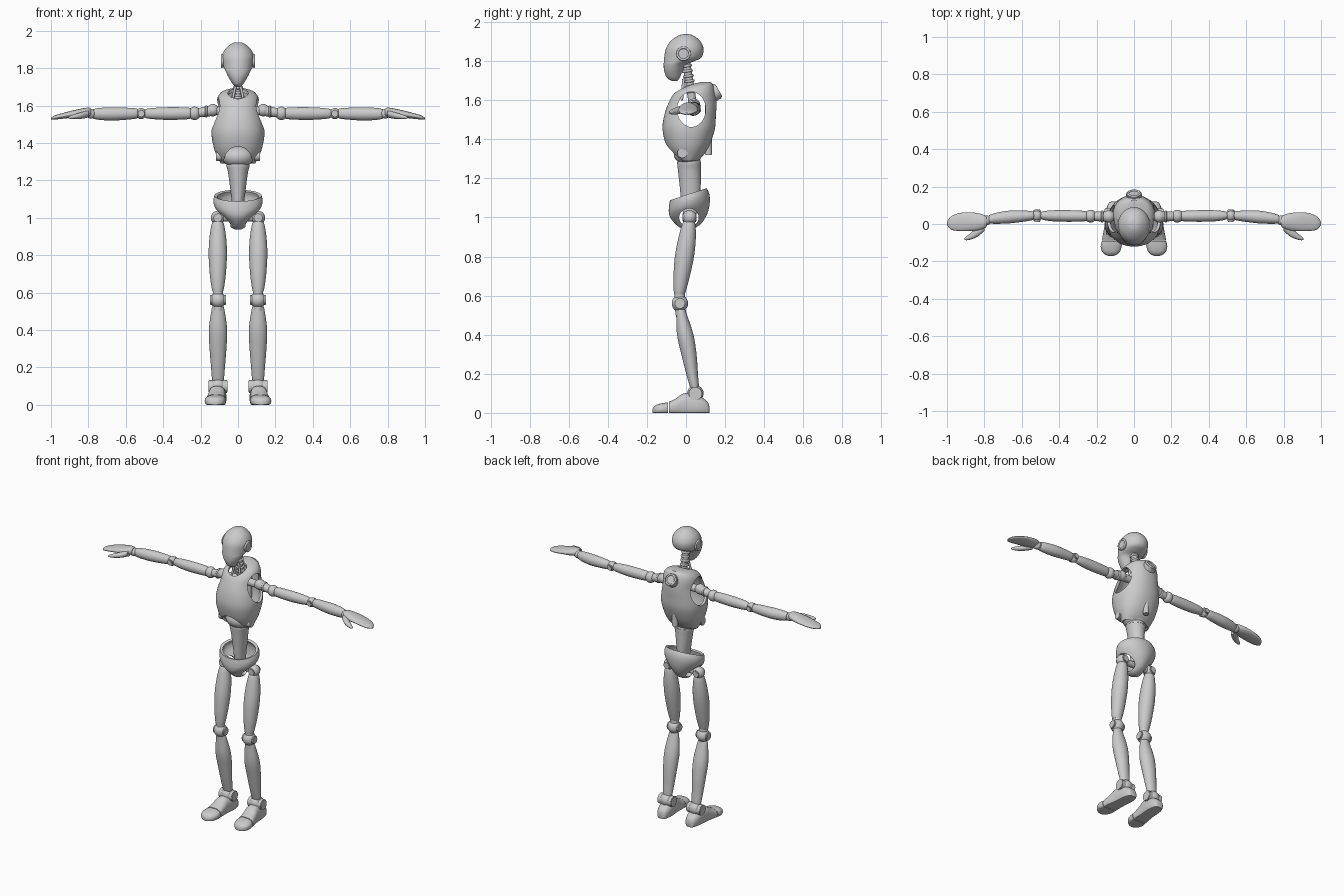
import bpy, bmesh, math
from mathutils import Vector, Matrix

cube = bpy.data.objects.get("Cube")
if cube:
    bpy.data.objects.remove(cube, do_unlink=True)

GREY = (0.6, 0.6, 0.6, 1.0)
mat = bpy.data.materials.new("light_grey")
mat.use_nodes = True
mat.diffuse_color = GREY
mat.node_tree.nodes["Principled BSDF"].inputs["Base Color"].default_value = GREY


def activate(ob):
    bpy.ops.object.select_all(action='DESELECT')
    ob.select_set(True)
    bpy.context.view_layer.objects.active = ob


def smooth(ob):
    activate(ob)
    bpy.ops.object.shade_smooth_by_angle(angle=math.radians(40))


def finish(name, bm):
    bmesh.ops.recalc_face_normals(bm, faces=bm.faces[:])
    me = bpy.data.meshes.new(name)
    bm.to_mesh(me)
    bm.free()
    me.materials.append(mat)
    ob = bpy.data.objects.new(name, me)
    bpy.context.collection.objects.link(ob)
    smooth(ob)
    return ob


def resample(rows, steps):
    """Smooth curve through the sections."""
    out = []
    for i in range(len(rows) - 1):
        p = [rows[max(i - 1, 0)], rows[i], rows[i + 1], rows[min(i + 2, len(rows) - 1)]]
        for k in range(steps):
            t = k / steps
            out.append([0.5 * (2 * b + (c - a) * t + (2 * a - 5 * b + 4 * c - d) * t * t
                               + (3 * b - a - 3 * c + d) * t ** 3) for a, b, c, d in zip(*p)])
    return out + [rows[-1]]


def loft(name, rows, axis='z', side=1, seg=32, steps=4, caps=(True, True), power=2.0):
    """Rows are x, y, z, first radius, second radius and an optional tilt."""
    bm = bmesh.new()
    rings = []
    for r in resample([tuple(r) + (0.0,) * (6 - len(r)) for r in rows], steps):
        x, y, z, a, b, tilt = r
        a, b = max(a, 0.002), max(b, 0.002)
        ring = []
        for j in range(seg):
            ang = 2 * math.pi * j / seg
            c, s = math.cos(ang), math.sin(ang)
            u = a * math.copysign(abs(c) ** (2 / power), c)
            v = b * math.copysign(abs(s) ** (2 / power), s)
            if axis == 'z':
                p = (x + u, y + v, z + tilt * (y + v))
            elif axis == 'x':
                p = (x, y + u, z + v)
            else:
                p = (x + u, y, z + v)
            ring.append(bm.verts.new((p[0] * side, p[1], max(p[2], 0))))
        rings.append(ring)
    for r0, r1 in zip(rings, rings[1:]):
        for j in range(seg):
            k = (j + 1) % seg
            bm.faces.new((r0[j], r0[k], r1[k], r1[j]))
    if caps[0]:
        bm.faces.new(rings[0])
    if caps[1]:
        bm.faces.new(rings[-1])
    return finish(name, bm)


def depth(z, front, back, half, tilt=0.0):
    return (0, (front + back) / 2, z, half, (back - front) / 2, tilt)


def ball(name, loc, r, scale=(1, 1, 1)):
    bm = bmesh.new()
    bmesh.ops.create_uvsphere(bm, u_segments=28, v_segments=16, radius=r,
                              matrix=Matrix.Translation(loc) @ Matrix.Diagonal((*scale, 1)))
    return finish(name, bm)


def rod(name, p0, p1, r0, r1=None, bevel=0.003):
    p0, p1 = Vector(p0), Vector(p1)
    d = p1 - p0
    m = Matrix.Translation((p0 + p1) / 2) @ d.to_track_quat('Z', 'Y').to_matrix().to_4x4()
    bm = bmesh.new()
    bmesh.ops.create_cone(bm, cap_ends=True, segments=32, radius1=r0,
                          radius2=r0 if r1 is None else r1, depth=d.length, matrix=m)
    if bevel:
        rims = [e for e in bm.edges if any(len(f.verts) > 4 for f in e.link_faces)]
        bmesh.ops.bevel(bm, geom=rims, offset=bevel, segments=2, affect='EDGES')
    return finish(name, bm)


def ring(name, loc, normal, major, minor):
    q = Vector(normal).to_track_quat('Z', 'Y')
    bpy.ops.mesh.primitive_torus_add(location=loc, rotation=q.to_euler(), major_radius=major,
                                     minor_radius=minor, major_segments=36, minor_segments=10)
    ob = bpy.context.object
    ob.name = name
    ob.data.materials.append(mat)
    smooth(ob)


def cutter(loc, direction, rx, ry, length):
    """Elliptical cylinder used only for cutting."""
    bm = bmesh.new()
    m = {'x': Matrix.Rotation(math.pi / 2, 4, 'Y'), 'y': Matrix.Rotation(math.pi / 2, 4, 'X'),
         'z': Matrix.Identity(4)}[direction]
    bmesh.ops.create_cone(bm, cap_ends=True, segments=40, radius1=1, radius2=1, depth=1,
                          matrix=Matrix.Translation(loc) @ m @ Matrix.Diagonal((rx, ry, length, 1)))
    ob = finish("cutter", bm)
    ob.hide_render = True
    return ob


def shell(ob, thickness, cutters):
    """Give an open form thickness, then cut its openings."""
    activate(ob)
    md = ob.modifiers.new("thickness", 'SOLIDIFY')
    md.thickness, md.offset = thickness, -1
    bpy.ops.object.modifier_apply(modifier=md.name)
    for c in cutters:
        activate(ob)
        md = ob.modifiers.new("opening", 'BOOLEAN')
        md.operation, md.solver, md.object = 'DIFFERENCE', 'EXACT', c
        bpy.ops.object.modifier_apply(modifier=md.name)
        bpy.data.objects.remove(c, do_unlink=True)
    smooth(ob)


# Head and neck
loft("head", [depth(*r) for r in [
    (1.698, -.072, -.045, .010), (1.715, -.098, -.032, .028), (1.75, -.112, -.018, .05),
    (1.782, -.114, .0, .066), (1.80, -.113, .045, .075), (1.82, -.111, .08, .082),
    (1.86, -.104, .09, .086), (1.895, -.085, .078, .073), (1.92, -.057, .054, .05),
    (1.934, -.03, .03, .028), (1.938, -.008, .008, .008)]], seg=40)
rod("neck", (0, .0, 1.80), (0, .035, 1.58), .021)
for i in range(6):
    t = i / 5
    ring("neck_rib", (0, .003 + .023 * t, 1.775 - .13 * t), (0, -.16, 1), .021, .007)

# Torso shell with arm, neck and belly openings
torso = loft("torso_shell", [depth(*r) for r in [
    (1.29, -.035, .06, .092), (1.32, -.072, .09, .108), (1.37, -.102, .12, .128),
    (1.45, -.12, .147, .142), (1.52, -.112, .153, .133), (1.58, -.092, .156, .118),
    (1.63, -.065, .152, .113), (1.66, -.03, .146, .10), (1.68, .02, .138, .075),
    (1.693, .08, .128, .03)]], seg=48, caps=(False, True), power=2.2)
shell(torso, .016, [cutter((0, .028, 1.553), 'x', .09, .073, .8),
                    cutter((0, -.005, 1.68), 'z', .055, .055, .15),
                    cutter((0, -.15, 1.30), 'y', .075, .08, .3)])
axis = Vector((0, .87, .5))
hub = Vector((0, .135, 1.632))
rod("back_hub", hub, hub + axis * .032, .042)
ring("back_hub_rim", hub + axis * .032, axis, .032, .006)
rod("spine", (0, .115, 1.32), (0, .115, 1.64), .018)
rod("collar_bar", (-.15, .04, 1.572), (.15, .04, 1.572), .024)

# Waist
ball("abdomen", (0, .01, 1.325), .085, (1, .85, .68))
loft("waist", [depth(*r) for r in [
    (1.02, -.015, .06, .03), (1.09, -.026, .07, .034), (1.15, -.031, .075, .041),
    (1.24, -.041, .076, .053), (1.28, -.045, .076, .062), (1.30, -.04, .07, .055)]])
rod("waist_collar", (0, .016, 1.272), (0, .016, 1.288), .062)

# Pelvis bowl with leg openings
pelvis = loft("pelvis", [depth(*r) for r in [
    (1.115, -.082, .105, .126, .33), (1.085, -.087, .118, .132, .33), (1.05, -.088, .122, .122, .27),
    (1.01, -.08, .112, .088, .15), (.97, -.055, .083, .05, .05), (.948, -.03, .05, .036, 0),
    (.938, -.008, .025, .018, 0)]], seg=48, caps=(False, True))
shell(pelvis, .017, [cutter((0, .015, 1.0), 'x', .046, .05, .8)])
rod("hip_axle", (-.1, .018, 1.0), (.1, .018, 1.0), .02)

for side, word in ((1, "left_"), (-1, "right_")):
    def at(x, y, z):
        return (x * side, y, z)

    # Ear and hip-side caps
    rod(word + "ear", at(.06, -.013, 1.838), at(.086, -.013, 1.838), .036)
    ring(word + "ear_rim", at(.085, -.013, 1.838), (1, 0, 0), .031, .006)
    rod(word + "torso_cap", at(.085, -.018, 1.33), at(.118, -.018, 1.33), .026)
    rod(word + "neck_strut", at(.036, -.022, 1.60), at(.012, -.012, 1.71), .007)

    # Shoulder and arm
    ball(word + "shoulder_inner", at(.135, .04, 1.575), .033)
    rod(word + "shoulder_link", at(.145, .04, 1.572), at(.215, .041, 1.56), .029, .024)
    ring(word + "shoulder_band", at(.17, .04, 1.568), (1, 0, 0), .027, .006)
    ball(word + "shoulder", at(.232, .042, 1.558), .036, (.9, .95, 1))
    loft(word + "upper_arm", [
        (.25, .042, 1.558, .02, .024), (.268, .042, 1.558, .028, .031), (.36, .043, 1.557, .031, .034),
        (.44, .044, 1.557, .029, .031), (.485, .045, 1.557, .023, .026), (.50, .045, 1.557, .017, .02)],
        'x', side)
    ball(word + "elbow", at(.518, .045, 1.557), .03, (.9, 1, 1))
    rod(word + "elbow_pin", at(.518, .012, 1.557), at(.518, .078, 1.557), .018)
    loft(word + "forearm", [
        (.535, .045, 1.557, .019, .022), (.555, .044, 1.557, .026, .029), (.66, .038, 1.555, .034, .035),
        (.74, .03, 1.555, .029, .032), (.775, .025, 1.555, .022, .025)], 'x', side)
    ball(word + "wrist", at(.787, .02, 1.556), .026)

    # Mitten hand
    loft(word + "hand", [
        (.785, .013, 1.563, .022, .02), (.80, .012, 1.565, .036, .024), (.84, .012, 1.56, .047, .023),
        (.89, .012, 1.553, .05, .019), (.94, .01, 1.544, .047, .015), (.98, .005, 1.536, .034, .011),
        (1.0, .003, 1.53, .008, .005)], 'x', side)
    loft(word + "thumb", [
        (.80, -.012, 1.555, .025, .019), (.835, -.04, 1.547, .027, .018), (.87, -.064, 1.541, .018, .014),
        (.895, -.076, 1.537, .011, .009), (.907, -.081, 1.535, .004, .004)], 'x', side)

    # Hip and thigh
    ball(word + "hip", at(.108, .018, 1.0), .037)
    rod(word + "hip_pin", at(.108, -.018, 1.0), at(.108, .055, 1.0), .022)
    loft(word + "thigh", [
        (.108, .016, .985, .022, .022), (.108, .014, .965, .033, .034), (.108, .005, .89, .045, .045),
        (.108, -.008, .80, .049, .049), (.108, -.022, .70, .043, .042), (.108, -.031, .63, .034, .032),
        (.108, -.034, .605, .028, .027)], 'z', side)

    # Knee and shin
    ball(word + "knee", at(.107, -.031, .56), .042)
    rod(word + "knee_pin", at(.065, -.031, .56), at(.149, -.031, .56), .026)
    rod(word + "knee_link", at(.107, -.033, .62), at(.107, -.027, .50), .027)
    loft(word + "shin", [
        (.107, -.027, .53, .028, .022), (.107, -.022, .50, .036, .028), (.107, -.004, .40, .049, .042),
        (.107, .015, .30, .045, .039), (.107, .031, .20, .037, .03), (.107, .042, .14, .032, .024),
        (.107, .045, .12, .026, .02)], 'z', side)

    # Ankle and foot
    ball(word + "ankle", at(.107, .048, .10), .042, (1.05, 1, 1))
    rod(word + "ankle_pin", at(.056, .048, .098), at(.158, .048, .098), .034)
    loft(word + "foot", [(x, y, top * .4, half, top * .6) for y, x, top, half in [
        (.12, .105, .03, .016), (.112, .105, .055, .03), (.08, .106, .08, .042), (.04, .108, .095, .046),
        (-.01, .112, .10, .046), (-.05, .116, .075, .049), (-.088, .119, .056, .053)]],
        'y', side, power=2.5)
    loft(word + "toe", [(x, y, top * .4, half, top * .6) for y, x, top, half in [
        (-.092, .119, .054, .053), (-.12, .122, .05, .056), (-.15, .123, .042, .046),
        (-.166, .123, .03, .027), (-.172, .123, .018, .008)]], 'y', side, power=2.5)
